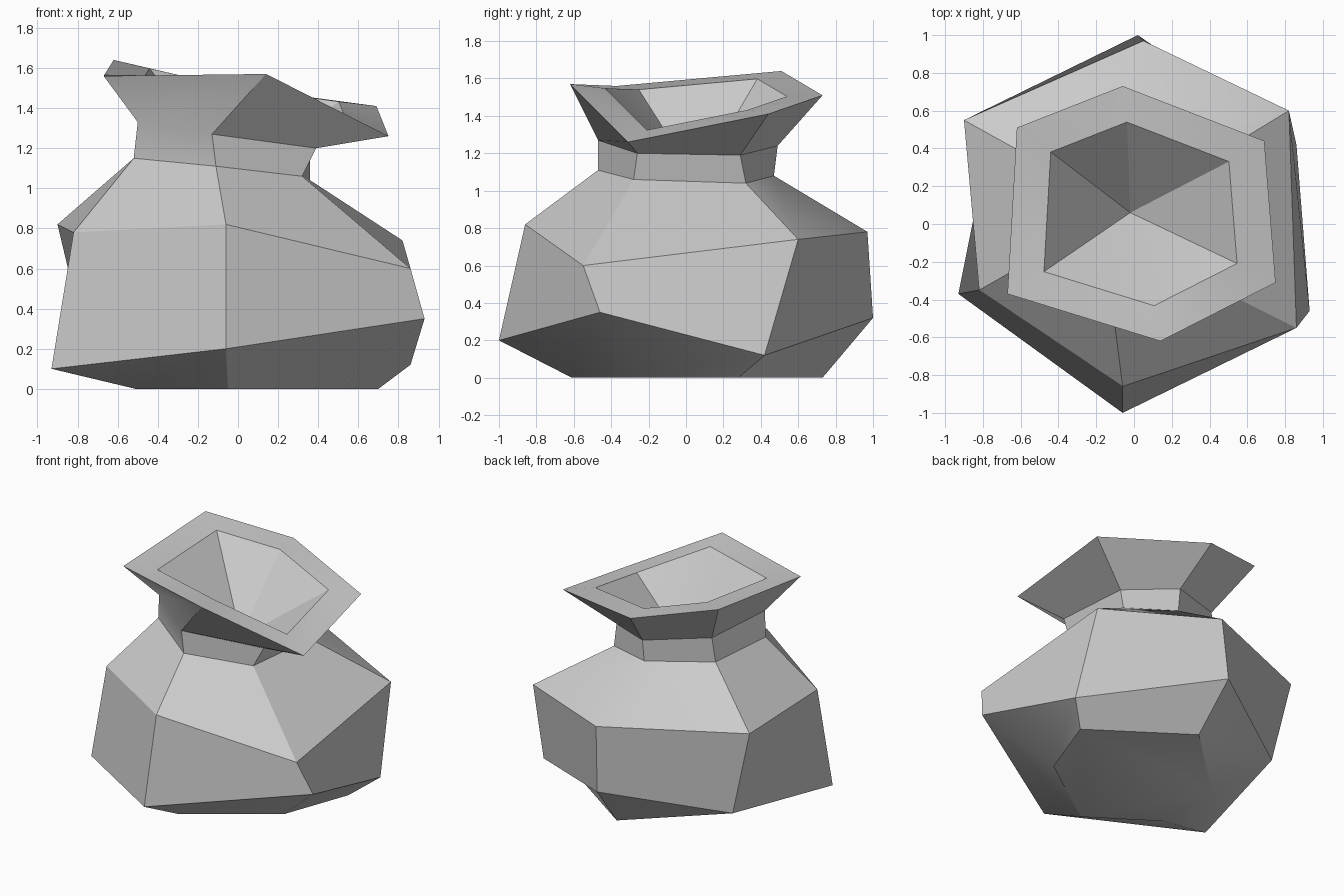
import bpy
import bmesh
import math
from mathutils import Vector

# Remove the default cube only
default_cube = bpy.data.objects.get("Cube")
if default_cube:
    bpy.data.objects.remove(default_cube, do_unlink=True)

# One plain cloth colour
CLOTH = (0.6, 0.6, 0.6, 1.0)
cloth = bpy.data.materials.new("grey_cloth")
cloth.use_nodes = True
cloth.diffuse_color = CLOTH
cloth.node_tree.nodes["Principled BSDF"].inputs["Base Color"].default_value = CLOTH

# Hand-shaped six-sided cross-sections, each starting at the front corner
base = [(-.05, -.61, 0), (.52, -.21, 0), (.7, .28, 0),
        (.05, .73, 0), (-.51, .2, 0), (-.51, -.3, 0)]
belly = [(-.06, -1, .2), (.93, -.46, .35), (.86, .42, .12),
         (.02, 1, .32), (-.75, .53, .19), (-.93, -.37, .1)]
shoulder = [(-.06, -.86, .82), (.86, -.55, .6), (.82, .6, .74),
            (.05, .97, .78), (-.9, .55, .82), (-.82, -.35, .78)]
neck_bottom = [(-.11, -.47, 1.11), (.32, -.28, 1.06), (.36, .32, 1.04),
               (.01, .47, 1.08), (-.45, .3, 1.13), (-.52, -.18, 1.15)]
neck_top = [(-.13, -.47, 1.27), (.39, -.26, 1.2), (.36, .29, 1.19),
            (.01, .49, 1.24), (-.42, .3, 1.3), (-.5, -.2, 1.33)]
rim = [(.14, -.62, 1.57), (.75, -.31, 1.26), (.69, .44, 1.41),
       (-.06, .73, 1.51), (-.62, .51, 1.64), (-.67, -.37, 1.56)]

# The mouth is the rim drawn in towards its middle
mouth_middle = Vector((.02, .05, 1.49))
mouth = [mouth_middle.lerp(Vector(corner), .72) for corner in rim]
hollow_bottom = Vector((-.02, .06, 1.05))


def add_ring(bm, corners):
    """Add one loop of corners."""
    return [bm.verts.new(corner) for corner in corners]


def bridge(bm, lower, upper):
    """Join two loops with a band of quads."""
    count = len(lower)
    for i in range(count):
        j = (i + 1) % count
        bm.faces.new((lower[i], lower[j], upper[j], upper[i]))


def fan(bm, ring, tip):
    """Close a loop with triangles meeting at a point."""
    centre = bm.verts.new(tip)
    for i, corner in enumerate(ring):
        bm.faces.new((corner, ring[(i + 1) % len(ring)], centre))


# Loft the sack from the flat bottom to the hollow mouth
bm = bmesh.new()
sections = (base, belly, shoulder, neck_bottom, neck_top, rim, mouth)
rings = [add_ring(bm, section) for section in sections]
bm.faces.new(list(reversed(rings[0])))
for lower, upper in zip(rings, rings[1:]):
    bridge(bm, lower, upper)
fan(bm, rings[-1], hollow_bottom)
bmesh.ops.recalc_face_normals(bm, faces=bm.faces)

mesh = bpy.data.meshes.new("tied_sack")
bm.to_mesh(mesh)
bm.free()
mesh.materials.append(cloth)
sack = bpy.data.objects.new("tied_sack", mesh)
bpy.context.collection.objects.link(sack)

# Soften shallow folds, keep the strong creases
bpy.ops.object.select_all(action='DESELECT')
sack.select_set(True)
bpy.context.view_layer.objects.active = sack
bpy.ops.object.shade_smooth_by_angle(angle=math.radians(30))
